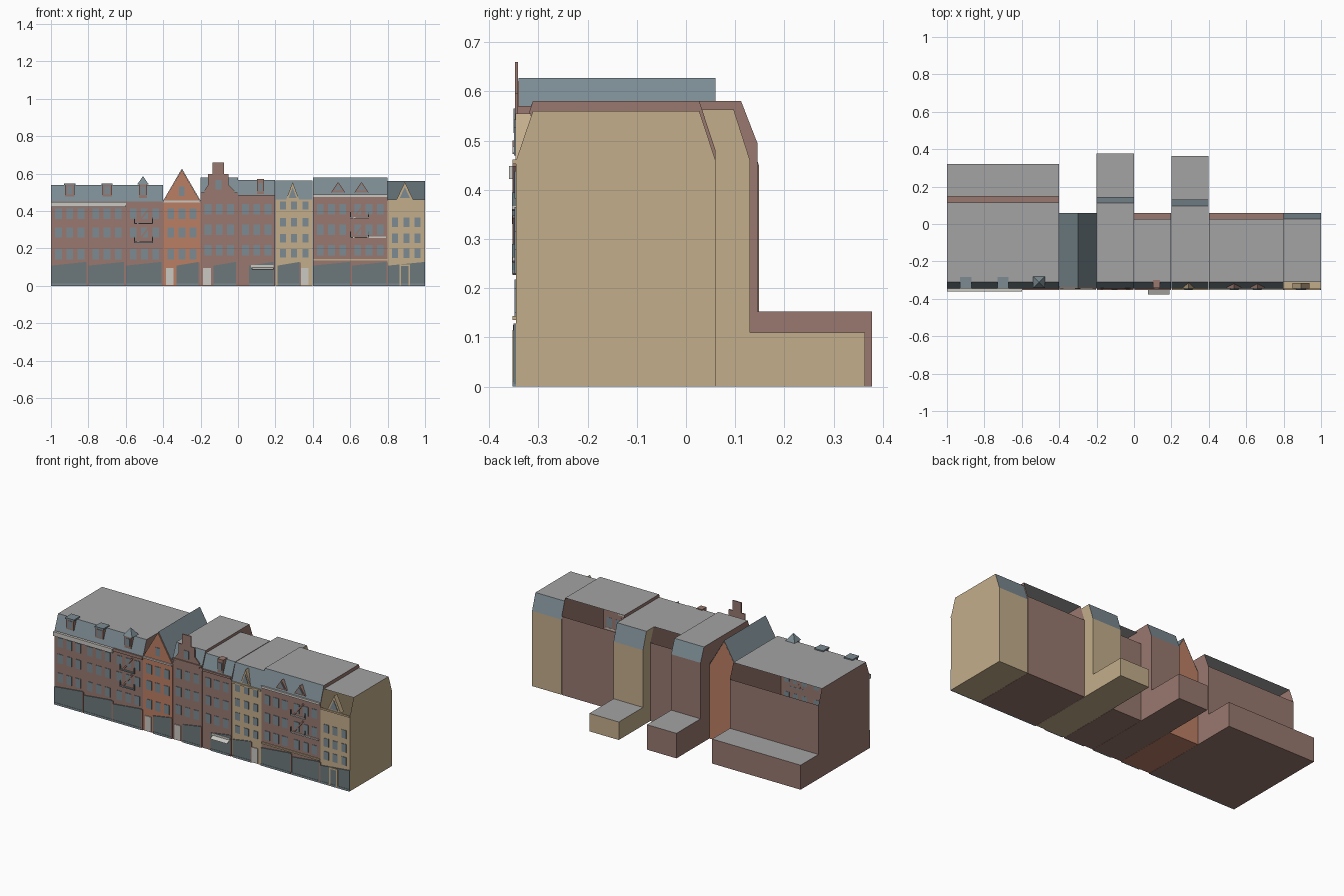
import bpy
import bmesh
from mathutils import Vector

default_cube = bpy.data.objects.get("Cube")
if default_cube:
    bpy.data.objects.remove(default_cube, do_unlink=True)


def make_material(name, rgb):
    material = bpy.data.materials.new(name)
    material.use_nodes = True
    color = (*rgb, 1)
    material.diffuse_color = color
    material.node_tree.nodes["Principled BSDF"].inputs["Base Color"].default_value = color
    return material


brown = make_material("brown brick", (.32, .19, .16))
orange = make_material("orange brick", (.5, .21, .13))
tan = make_material("tan plaster", (.55, .42, .26))
slate = make_material("slate", (.2, .26, .29))
shop = make_material("shopfront slate", (.15, .19, .2))
grey = make_material("flat roof grey", (.37, .37, .37))
white = make_material("white trim", (.6, .58, .54))

FRONT = -.345


def finish(name, bm, materials):
    bmesh.ops.recalc_face_normals(bm, faces=bm.faces)
    mesh = bpy.data.meshes.new(name)
    bm.to_mesh(mesh)
    bm.free()
    for material in materials:
        mesh.materials.append(material)
    obj = bpy.data.objects.new(name, mesh)
    bpy.context.collection.objects.link(obj)
    return obj


def prism(name, shapes, y0, y1, material):
    """Extrude outlines in the xz plane from y0 to y1."""
    bm = bmesh.new()
    for shape in shapes:
        face = bm.faces.new([bm.verts.new((x, y0, z)) for x, z in shape])
        extruded = bmesh.ops.extrude_face_region(bm, geom=[face])["geom"]
        verts = [v for v in extruded if isinstance(v, bmesh.types.BMVert)]
        bmesh.ops.translate(bm, vec=Vector((0, y1 - y0, 0)), verts=verts)
    return finish(name, bm, [material])


def rect(x, z, w, h):
    return [(x - w / 2, z), (x + w / 2, z), (x + w / 2, z + h), (x - w / 2, z + h)]


def triangle(x, z, w, h):
    return [(x - w / 2, z), (x + w / 2, z), (x, z + h)]


def bar(x0, z0, x1, z1, t):
    """Thin band along a sloping line."""
    side = Vector((z0 - z1, x1 - x0)).normalized() * t / 2
    a, b = Vector((x0, z0)), Vector((x1, z1))
    return [tuple(p) for p in (a - side, b - side, b + side, a + side)]


def plate(name, shapes, material, thick=.005):
    return prism(name, shapes, FRONT - thick, FRONT + .001, material)


def house(name, x0, x1, wall, eave, top, back, front_slope, back_slope, wing=None):
    """Row house: side profile swept along x; a slope of None stays open."""
    profile = [(FRONT, 0), (FRONT, eave), (-.311, top), (back - .033, top), (back, eave)]
    colors = [wall, front_slope, grey, back_slope, wall]
    if wing:
        depth, height = wing
        profile += [(back, height), (depth, height), (depth, 0)]
        colors += [grey, wall, wall]
    else:
        profile.append((back, 0))
        colors.append(wall)
    bm = bmesh.new()
    rings = [[bm.verts.new((x, y, z)) for y, z in profile] for x in (x0, x1)]
    for ring in rings:
        bm.faces.new(ring)
    palette = [wall, slate, grey]
    for i, color in enumerate(colors):
        if color:
            j = (i + 1) % len(profile)
            face = bm.faces.new((rings[0][i], rings[0][j], rings[1][j], rings[1][i]))
            face.material_index = palette.index(color)
    return finish(name, bm, palette)


# House bodies
house("wide_brown_house", -1, -.401, brown, .45, .54, .148, slate, None, (.32, .15))
house("stepped_gable_house", -.2, -.001, brown, .495, .58, .145, slate, slate, (.378, .153))
house("narrow_brown_house", 0, .199, brown, .48, .565, .06, slate, None)
house("tan_house", .2, .399, tan, .46, .563, .13, slate, slate, (.364, .11))
house("double_brown_house", .4, .799, brown, .48, .58, .06, slate, None)
house("end_tan_house", .8, 1, tan, .46, .56, .06, None, slate)

# Orange house with a steep roof running front to back
prism("orange_house", [[(-.4, 0), (-.201, 0), (-.201, .45), (-.3, .62), (-.4, .45)]],
      FRONT, .06, orange)
for side, label in ((-1, "right"), (1, "left")):
    edge = -.3 + side * .1
    prism("orange_house_roof_" + label,
          [[(edge, .45), (-.3, .622), (-.3, .627), (edge, .455)]], -.34, .06, slate)


# Windows
def windows(name, columns, rows, w=.036, h=.056):
    plate(name, [rect(x, z - h / 2, w, h) for x in columns for z in rows], slate, .003)


def columns(start, count=3, step=.06):
    return [start + .04 + i * step for i in range(count)]


low_rows = (.17, .285, .385)
high_rows = (.19, .3, .41)
four_rows = (.175, .255, .34, .43)
windows("wide_house_windows", columns(-1) + columns(-.8) + columns(-.6), low_rows)
windows("orange_house_windows", columns(-.4), low_rows)
windows("stepped_house_windows", columns(-.2), high_rows)
windows("narrow_house_windows", columns(0), high_rows)
windows("tan_house_windows", columns(.2), four_rows, .032, .046)
windows("double_house_windows", columns(.4) + columns(.6), high_rows)
windows("end_house_windows", columns(.8), four_rows[:3], .032, .05)
plate("orange_gable_window", [rect(-.3, .48, .03, .05)], slate, .003)

# Shopfronts, each with a rising top edge
shop_spans = [(-1, -.81), (-.8, -.61), (-.6, -.41), (-.33, -.21), (-.13, -.01), (.06, .19),
              (.21, .33), (.4, .6), (.61, .795), (.8, 1)]
plate("shopfronts", [[(a, .005), (b, .005), (b, .128), (a, .108)] for a, b in shop_spans], shop)
plate("shop_kick_boards", [rect((a + b) / 2, 0, b - a, .012) for a, b in shop_spans], slate, .007)
plate("shop_pillars", [rect(b + .004, 0, .008, .125) for a, b in shop_spans[:-1]], brown, .006)

# Doors
plate("white_doors", [rect(x, .005, .042, .09) for x in (-.365, -.165, .355)], white)
plate("end_door_frame", [rect(.868, 0, .009, .11), rect(.916, 0, .009, .11),
                         rect(.892, .105, .057, .01)], tan, .008)

# Cornices and string courses
prism("wide_house_cornice", [rect(-.8, .422, .4, .026)], -.36, FRONT, white)
prism("wide_house_cornice_end", [rect(-.5, .432, .196, .018)], -.352, FRONT, brown)
plate("orange_house_cornice", [rect(-.3, .445, .196, .01)], white, .008)
plate("double_house_cornice", [rect(.6, .475, .396, .013)], white, .008)
plate("brown_cornices", [rect(-.1, .488, .196, .012), rect(.1, .473, .196, .012)], brown, .008)
plate("tan_cornices", [rect(.3, .452, .196, .01), rect(.9, .452, .196, .01)], tan, .007)
plate("double_house_string_course", [rect(.6, .135, .396, .009)], tan, .007)

# Shop awning sloping down over the pavement, with its sign board
prism("awning_board", [rect(.13, .098, .12, .012)], -.352, FRONT, white)
bm = bmesh.new()
bm.faces.new([bm.verts.new((x, y, z)) for x, y, z in
              ((.075, FRONT, .1), (.19, FRONT, .1), (.19, -.378, .086), (.075, -.378, .086))])
finish("awning", bm, [white])

# Stepped gable, standing as a thin wall
prism("stepped_gable", [[(-.18, .48), (-.02, .48), (-.02, .51), (-.05, .54), (-.05, .597),
                         (-.075, .597), (-.075, .66), (-.135, .66), (-.135, .597),
                         (-.16, .597), (-.16, .54), (-.18, .51)]], -.347, -.341, brown)
prism("stepped_gable_window", [rect(-.105, .515, .032, .05)], -.35, -.346, slate)

# Small gables on the front roofs
for label, x, z, w, h, wall in (("first_brown", .535, .5, .075, .055, brown),
                                ("second_brown", .66, .5, .075, .055, brown),
                                ("tan", .292, .46, .07, .095, tan),
                                ("end_tan", .892, .46, .09, .095, tan)):
    prism(label + "_gable", [triangle(x, z, w, h)], -.346, -.315, wall)
    prism(label + "_gable_panel", [triangle(x, z + .01, w * .6, h * .6)], -.349, -.345, slate)

# Dormers
for label, x in (("outer", -.9), ("inner", -.7)):
    prism(label + "_dormer", [rect(x, .478, .05, .06)], -.34, -.285, brown)
    prism(label + "_dormer_roof", [rect(x, .538, .06, .009)], -.344, -.283, slate)
    prism(label + "_dormer_window", [rect(x, .487, .03, .045)], -.343, -.339, slate)
prism("narrow_dormer", [rect(.12, .49, .038, .08)], -.342, -.3, brown)
prism("narrow_dormer_window", [rect(.12, .505, .022, .045)], -.345, -.341, slate)
prism("pointed_dormer", [rect(-.508, .47, .045, .075)], -.34, -.29, brown)
prism("pointed_dormer_window", [rect(-.508, .485, .028, .045)], -.343, -.339, slate)
bpy.ops.mesh.primitive_cone_add(vertices=4, radius1=.044, radius2=0, depth=.045,
                                location=(-.508, -.312, .564), rotation=(0, 0, .7854))
roof = bpy.context.object
roof.name = "pointed_dormer_roof"
roof.data.materials.append(slate)

# Fire escapes: landings joined by sloping stairs
for label, x, floors, landing in (("wide_house", -.505, (.23, .33), slate),
                                  ("double_house", .65, (.255, .36), white)):
    plate(label + "_landings", [rect(x, z, .1, .007) for z in floors], landing, .009)
    plate(label + "_stairs", [bar(x - .035, z, x + .035, z + .09, .009) for z in floors],
          brown, .008)
    plate(label + "_railings", [rect(x + s * .048, z, .004, .035)
                                for z in floors for s in (-1, 1)], shop, .009)
plate("double_house_balcony_band", [rect(.74, .255, .1, .008)], white, .008)
